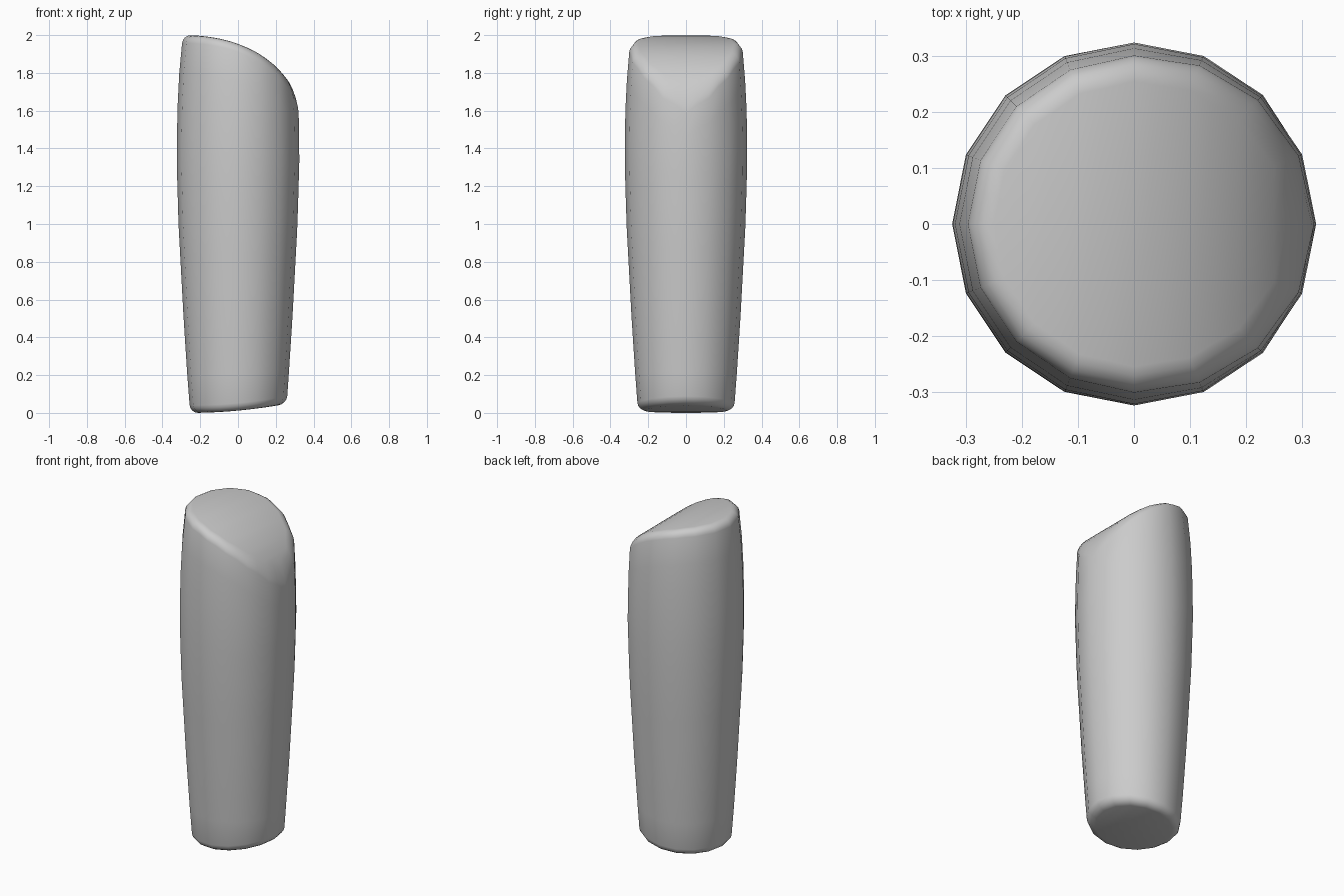
import bpy, bmesh, math

cube = bpy.data.objects.get("Cube")
if cube:
    bpy.data.objects.remove(cube, do_unlink=True)

SIDES = 16            # visible facets round the body
SEGS = SIDES * 2      # extra points keep the sloping rims smooth
PROFILE = [(0, .252), (.1, .262), (.5, .288), (1.0, .315), (1.35, .325),
           (1.6, .321), (1.8, .311), (2.0, .292)]


def radius(z):
    """Barrel-shaped outline of the body."""
    for (z0, r0), (z1, r1) in zip(PROFILE, PROFILE[1:]):
        if z <= z1:
            return r0 + (r1 - r0) * max(z - z0, 0) / (z1 - z0)
    return PROFILE[-1][1]


def facet(a):
    """Pull in-between points back on to the flat sides."""
    half = math.pi / SIDES
    return math.cos(half) / math.cos(a % (2 * half) - half)


def top_height(x):
    u = min(max((x + .3) / .63, 0), 1)
    return 1.55 + .45 * math.sqrt(1 - u ** 2.2)


def base_height(x):
    return .045 * (max(x + .26, 0) / .5) ** 2


def rim_point(a, phi, k, height, sign):
    """Point on a rounded rim: phi 0 meets the wall, 90 degrees the cap."""
    z = height(.3 * math.cos(a))
    for _ in range(4):
        r = radius(z) * facet(a) - k * (1 - math.cos(phi))
        z = height(r * math.cos(a)) - sign * k * (1 - math.sin(phi))
    return r * math.cos(a), r * math.sin(a), z


angles = [2 * math.pi * i / SEGS for i in range(SEGS)]
phis = [math.radians(d) for d in (0, 22, 45, 68, 90)]
base = [[rim_point(a, p, .04, base_height, -1) for a in angles] for p in reversed(phis)]
top = [[rim_point(a, p, .042, top_height, 1) for a in angles] for p in phis]

# Wall rings between the two rims
wall = []
for step in range(1, 12):
    ring = []
    for a, low, high in zip(angles, base[-1], top[0]):
        z = low[2] + (high[2] - low[2]) * step / 12
        r = radius(z) * facet(a)
        ring.append((r * math.cos(a), r * math.sin(a), z))
    wall.append(ring)

bm = bmesh.new()
rings = [[bm.verts.new(p) for p in ring] for ring in base + wall + top]
for lower, upper in zip(rings, rings[1:]):
    for i in range(SEGS):
        j = (i + 1) % SEGS
        bm.faces.new((lower[i], lower[j], upper[j], upper[i]))

# Caps in strips across the depth, so they curve along x only
for ring in (rings[0], rings[-1]):
    for i in range(SEGS // 2):
        corners = [ring[i], ring[i + 1], ring[-i - 1], ring[-i]]
        bm.faces.new(list(dict.fromkeys(corners)))
bmesh.ops.recalc_face_normals(bm, faces=bm.faces)

mesh = bpy.data.meshes.new("body")
bm.to_mesh(mesh)
bm.free()
body = bpy.data.objects.new("body", mesh)
bpy.context.collection.objects.link(body)

# Single plain grey
grey = bpy.data.materials.new("plain_grey")
grey.use_nodes = True
colour = (.6, .6, .6, 1)
grey.diffuse_color = colour
grey.node_tree.nodes["Principled BSDF"].inputs["Base Color"].default_value = colour
mesh.materials.append(grey)

bpy.ops.object.select_all(action='DESELECT')
body.select_set(True)
bpy.context.view_layer.objects.active = body
bpy.ops.object.shade_smooth_by_angle(angle=math.radians(40))
